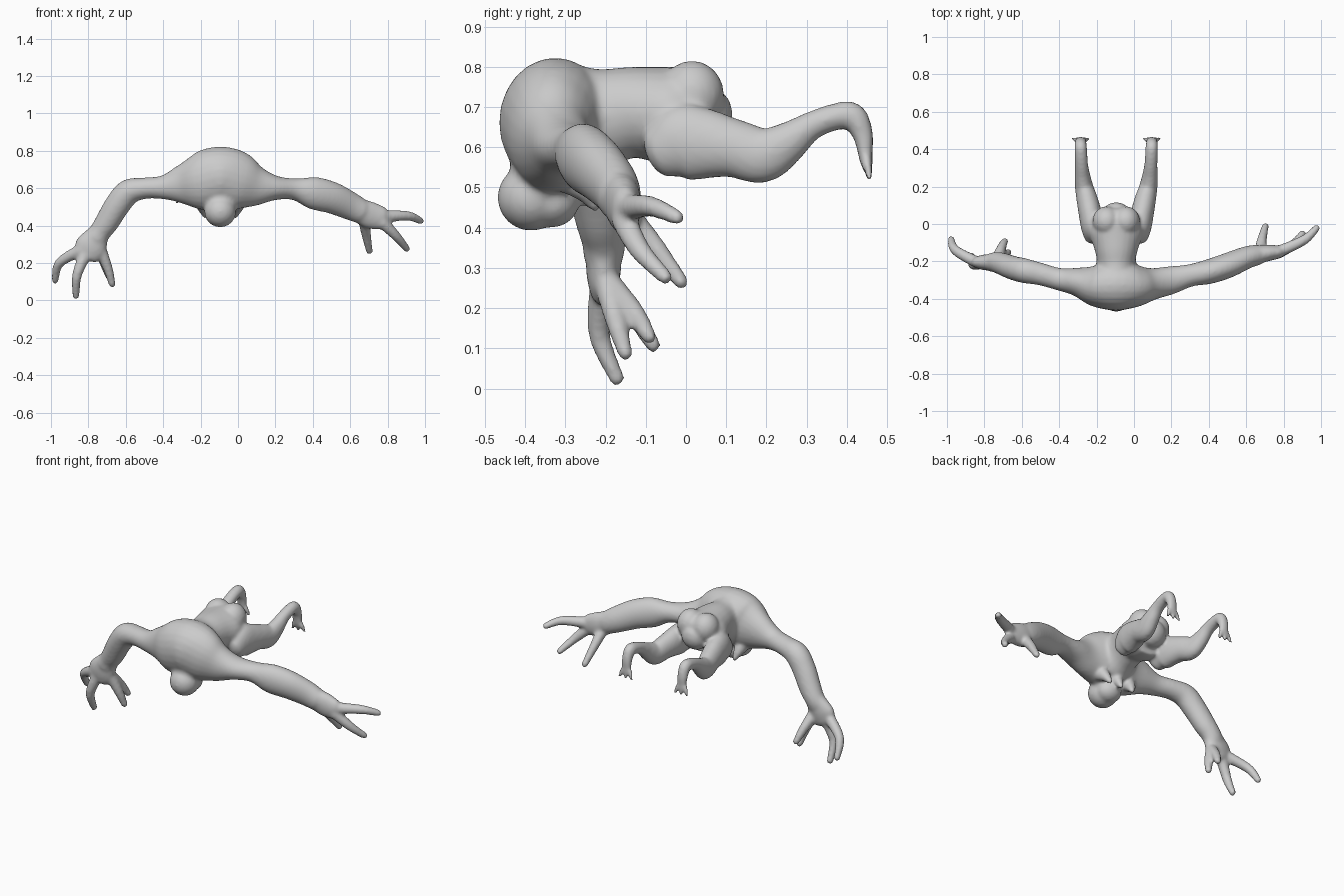
import bpy, bmesh
from mathutils import Vector, Matrix
from math import sin, cos, pi

CX = -0.095          # body's own centre line
X, Y = Vector((1, 0, 0)), Vector((0, 1, 0))
bm = bmesh.new()


def spline(pts, steps=5):
    """Catmull-Rom through (x, y, z, ra, rb) stations."""
    out = []
    for i in range(len(pts) - 1):
        p = [pts[max(0, min(len(pts) - 1, i + k))] for k in (-1, 0, 1, 2)]
        for s in range(steps):
            t = s / steps
            out.append([0.5 * (2 * b + (c - a) * t + (2 * a - 5 * b + 4 * c - d) * t * t
                               + (3 * b - a - 3 * c + d) * t ** 3) for a, b, c, d in zip(*p)])
    return out + [list(pts[-1])]


def tube(pts, ref, n=24):
    """Elliptical limb: ra lies along ref, rb across it; rounded ends."""
    st = spline(pts)
    P = [Vector(s[:3]) for s in st]
    rings = []
    last = len(P) - 1

    def ring(c, u, v, ra, rb):
        rings.append([bm.verts.new(c + u * ra * cos(2 * pi * k / n) + v * rb * sin(2 * pi * k / n))
                      for k in range(n)])

    for i, s in enumerate(st):
        t = (P[min(i + 1, last)] - P[max(i - 1, 0)]).normalized()
        u = (ref - t * ref.dot(t)).normalized()
        v = t.cross(u)
        r = min(s[3], s[4])
        if i == 0:
            for a in (1.4, 1.0, 0.5):
                ring(P[i] - t * r * sin(a) * 0.8, u, v, s[3] * cos(a), s[4] * cos(a))
        ring(P[i], u, v, s[3], s[4])
        if i == last:
            for a in (0.5, 1.0, 1.4):
                ring(P[i] + t * r * sin(a) * 0.8, u, v, s[3] * cos(a), s[4] * cos(a))
    for a, b in zip(rings, rings[1:]):
        for k in range(n):
            bm.faces.new((a[k], a[(k + 1) % n], b[(k + 1) % n], b[k]))
    bm.faces.new(rings[0][::-1])
    bm.faces.new(rings[-1])


def ball(c, r):
    bmesh.ops.create_uvsphere(bm, u_segments=24, v_segments=16, radius=1,
                              matrix=Matrix.Translation(c) @ Matrix.Diagonal((*r, 1)))


def finger(a, b, c):
    tube([(*a, .032, .034), (*b, .027, .026), (*c, .019, .019)], Y, 16)


# shoulders and both arms: one continuous limb from wrist to wrist
tube([(-.76, -.205, .33, .05, .062), (-.735, -.205, .37, .055, .058), (-.70, -.215, .42, .06, .064),
      (-.645, -.235, .51, .064, .068), (-.585, -.25, .58, .066, .068), (-.50, -.268, .60, .06, .057),
      (-.40, -.295, .605, .06, .064), (-.30, -.31, .62, .078, .107), (-.20, -.33, .635, .115, .155),
      (CX, -.325, .66, .14, .163), (.01, -.33, .635, .115, .155), (.10, -.32, .612, .085, .11),
      (.20, -.30, .602, .075, .066), (.30, -.275, .595, .06, .058), (.40, -.255, .575, .066, .086),
      (.50, -.222, .55, .067, .085), (.60, -.18, .505, .06, .075), (.66, -.165, .475, .055, .066)], Y)

# hands: flat palm plus three fingers each
tube([(-.745, -.205, .36, .045, .058), (-.785, -.205, .29, .043, .085),
      (-.81, -.205, .25, .035, .075)], Y)
finger((-.84, -.205, .27), (-.955, -.14, .20), (-.978, -.08, .105))
finger((-.82, -.21, .24), (-.862, -.215, .13), (-.866, -.17, .022))
finger((-.735, -.20, .27), (-.695, -.175, .17), (-.672, -.15, .085))
finger((-.735, -.20, .27), (-.71, -.13, .19), (-.69, -.09, .125))
tube([(.65, -.165, .48, .05, .065), (.71, -.155, .455, .045, .072), (.77, -.15, .44, .036, .062)], Y)
finger((.78, -.145, .45), (.91, -.085, .452), (.978, -.02, .424))
finger((.77, -.155, .42), (.845, -.115, .345), (.903, -.05, .275))
finger((.675, -.145, .43), (.685, -.08, .355), (.703, -.01, .262))

# torso: chest, narrow waist, hips
tube([(CX, -.36, .64, .12, .13), (CX, -.28, .66, .125, .15), (CX, -.20, .675, .105, .122),
      (CX, -.13, .687, .118, .113), (CX, -.05, .68, .145, .12), (CX, .02, .68, .125, .115),
      (CX, .05, .67, .08, .08)], X)

# hanging head: brow, jaw and neck
ball((CX, -.385, .475), (.085, .084, .083))
ball((CX, -.335, .465), (.075, .07, .065))
tube([(CX, -.33, .62, .15, .10), (CX, -.35, .54, .115, .09), (CX, -.37, .48, .08, .075)], X)

# breast folds under the chest
for k in (-1, 0, 1):
    tube([(CX + .10 * k, -.29, .53, .04, .05), (CX + .09 * k, -.25, .49, .03, .03),
          (CX + .08 * k, -.225, .45, .014, .014)], X, 12)

# buttocks, hind legs and toes, mirrored
for s in (-1, 1):
    ball((CX + .052 * s, .015, .73), (.075, .08, .085))
    leg = [(.125, -.06, .59, .05, .07), (.13, -.01, .61, .06, .095), (.138, .05, .608, .062, .088),
           (.153, .12, .597, .058, .073), (.17, .19, .58, .05, .069), (.18, .25, .61, .043, .053),
           (.185, .31, .652, .036, .036), (.188, .37, .675, .034, .034), (.19, .415, .676, .033, .035),
           (.19, .44, .63, .031, .026), (.19, .446, .58, .031, .018), (.19, .45, .555, .036, .015)]
    tube([(CX + d * s, *rest) for d, *rest in leg], X)
    for k in (-1, 0, 1):
        tube([(CX + .19 * s + .025 * k, .448, .565, .014, .015),
              (CX + .19 * s + .041 * k, .457, .522, .010, .010)], X, 10)

bmesh.ops.recalc_face_normals(bm, faces=bm.faces)
mesh = bpy.data.meshes.new("creature_body")
bm.to_mesh(mesh)
bm.free()
body = bpy.data.objects.new("creature_body", mesh)
bpy.context.collection.objects.link(body)

# fuse the parts into one skin and soften the joins
fuse = body.modifiers.new("fuse", 'REMESH')
fuse.mode = 'VOXEL'
fuse.voxel_size = 0.009
fuse.use_smooth_shade = True
soft = body.modifiers.new("soften", 'SMOOTH')
soft.factor = 0.5
soft.iterations = 8
for p in mesh.polygons:
    p.use_smooth = True
